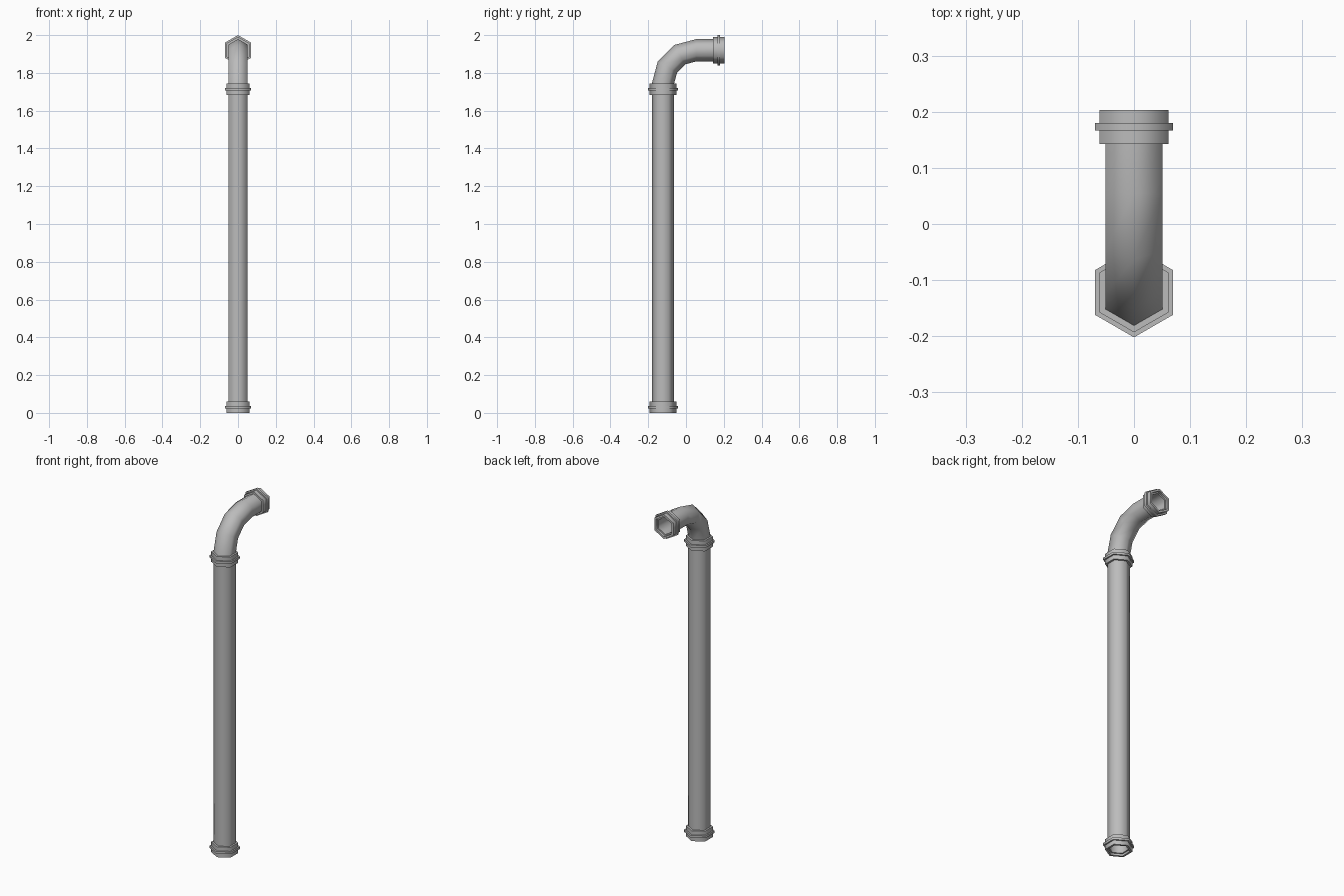
import bpy, bmesh
from math import sin, cos, pi, radians
from mathutils import Vector

cube = bpy.data.objects.get("Cube")
if cube:
    bpy.data.objects.remove(cube)

grey = bpy.data.materials.new("pipe grey")
grey.use_nodes = True
colour = (0.5, 0.5, 0.5, 1)
grey.diffuse_color = colour
grey.node_tree.nodes["Principled BSDF"].inputs["Base Color"].default_value = colour

SIDES = 6
PIPE_Y, OUTLET_Z = -0.122, 1.92   # centre lines of upright and outlet
BEND = 0.177                      # bend radius
BEND_Z = OUTLET_Z - BEND
OUTER, INNER = 0.059, 0.05


def hex_ring(centre, angle, radius):
    """Hexagon across a path that leans from up (0) towards the back (pi/2)."""
    normal = Vector((0, -cos(angle), sin(angle)))
    side = Vector((1, 0, 0))
    return [centre + radius * (cos(t) * normal + sin(t) * side)
            for t in (2 * pi * k / SIDES for k in range(SIDES))]


def make_shell(name, rings):
    """Skin a closed loop of hexagon rings into a hollow part."""
    bm = bmesh.new()
    loops = [[bm.verts.new(p) for p in hex_ring(*r)] for r in rings]
    for a, b in zip(loops, loops[1:] + loops[:1]):
        for k in range(SIDES):
            j = (k + 1) % SIDES
            bm.faces.new((a[k], a[j], b[j], b[k]))
    bmesh.ops.recalc_face_normals(bm, faces=bm.faces)
    mesh = bpy.data.meshes.new(name)
    bm.to_mesh(mesh)
    bm.free()
    mesh.materials.append(grey)
    obj = bpy.data.objects.new(name, mesh)
    bpy.context.collection.objects.link(obj)
    bpy.ops.object.select_all(action='DESELECT')
    obj.select_set(True)
    bpy.context.view_layer.objects.active = obj
    bpy.ops.object.shade_smooth_by_angle(angle=radians(75))


def make_tube(name, path):
    make_shell(name, [(c, a, OUTER) for c, a in path]
               + [(c, a, INNER) for c, a in reversed(path)])


def make_collar(name, start, angle):
    """Sleeve with a raised band around its middle."""
    axis = Vector((0, sin(angle), cos(angle)))
    sleeve, band, bore = 0.071, 0.08, 0.0585
    profile = [(0, bore), (0, sleeve), (0.024, sleeve), (0.024, band),
               (0.037, band), (0.037, sleeve), (0.06, sleeve), (0.06, bore)]
    make_shell(name, [(start + axis * t, angle, r) for t, r in profile])


# Upright pipe
make_tube("upright_pipe", [(Vector((0, PIPE_Y, z)), 0) for z in (0.012, BEND_Z)])

# Bent pipe: quarter turn in three steps, then a short straight run
bend = []
for i in range(4):
    a = i * pi / 6
    bend.append((Vector((0, PIPE_Y + BEND * (1 - cos(a)), BEND_Z + BEND * sin(a))), a))
bend.append((Vector((0, 0.19, OUTLET_Z)), pi / 2))
make_tube("bent_pipe", bend)

# Collars at the foot, the joint and the outlet
make_collar("foot_collar", Vector((0, PIPE_Y, 0)), 0)
make_collar("joint_collar", Vector((0, PIPE_Y, BEND_Z - 0.06)), 0)
make_collar("outlet_collar", Vector((0, 0.143, OUTLET_Z)), pi / 2)
